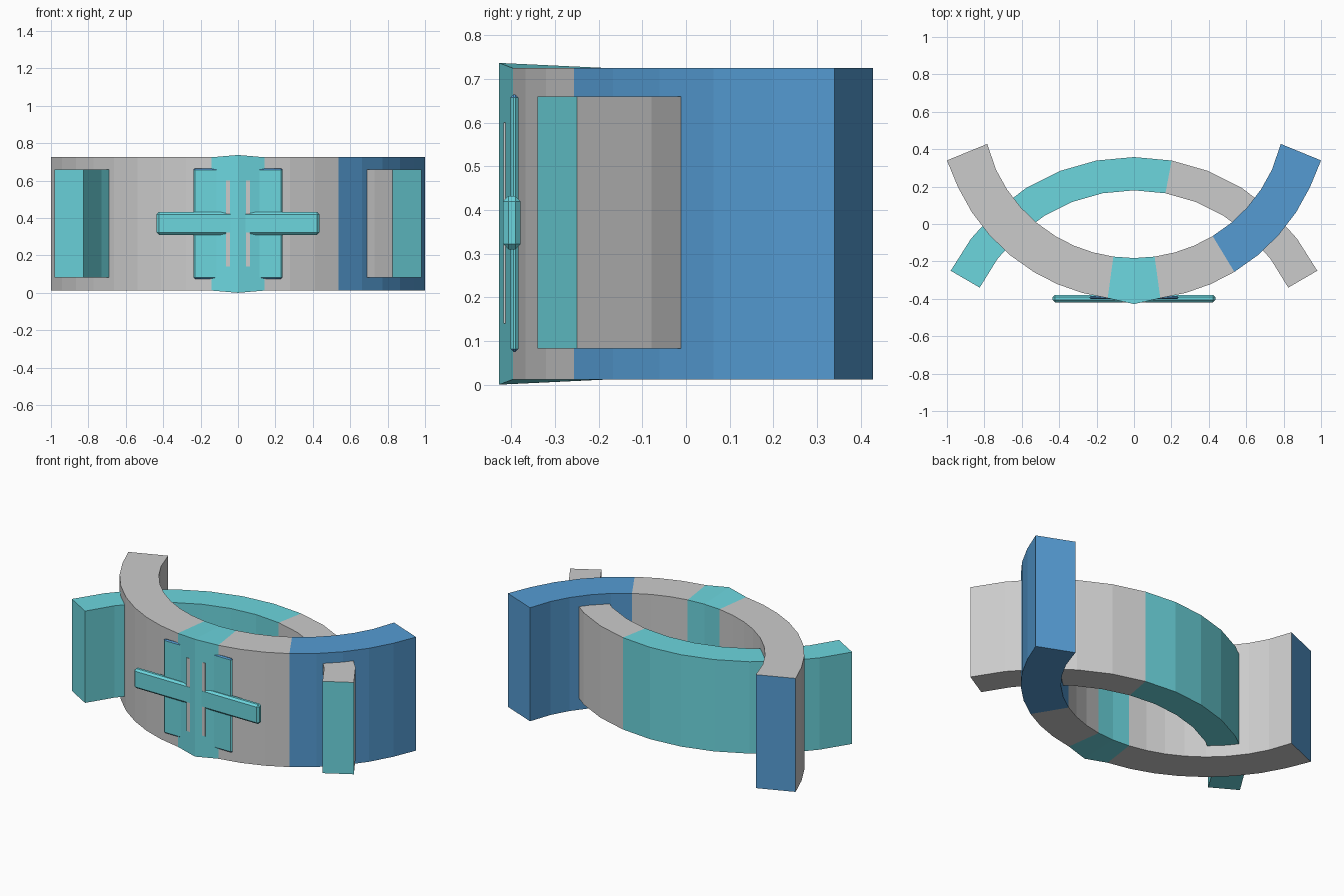
import bpy, bmesh
from math import sin, cos, radians

if "Cube" in bpy.data.objects:
    bpy.data.objects.remove(bpy.data.objects["Cube"])


def material(name, rgb):
    m = bpy.data.materials.new(name)
    m.diffuse_color = (*rgb, 1)
    m.use_nodes = True
    m.node_tree.nodes["Principled BSDF"].inputs["Base Color"].default_value = m.diffuse_color
    return m


GREY = material("grey", (0.8, 0.8, 0.82))
CYAN = material("cyan", (0.15, 0.67, 0.73))
BLUE = material("blue", (0.09, 0.33, 0.65))
MATS = [GREY, CYAN, BLUE]


def finish(name, bm):
    bmesh.ops.recalc_face_normals(bm, faces=bm.faces[:])
    me = bpy.data.meshes.new(name)
    bm.to_mesh(me)
    bm.free()
    for m in MATS:
        me.materials.append(m)
    ob = bpy.data.objects.new(name, me)
    bpy.context.collection.objects.link(ob)


def curved_wall(name, angles, side, cy, r_out, r_in, ends, z0, z1, colour, caps, bulge=None):
    """Low-poly arc wall; side -1 bows to the front, +1 to the back."""
    full = [-a for a in reversed(angles) if a] + list(angles)
    last = len(full) - 1
    bm = bmesh.new()
    rings = []
    for i, a in enumerate(full):
        t = radians(a)
        out = [r_out * sin(t), cy + side * r_out * cos(t)]
        inn = [r_in * sin(t), cy + side * r_in * cos(t)]
        if i in (0, last):  # square-cut ends
            s = 1 if i else -1
            out, inn = [[s * p[0], p[1]] for p in ends]
        dz = 0
        if bulge and a == 0:  # raised ridge in the middle
            out[1], dz = bulge
        rings.append([bm.verts.new(p) for p in (
            (*out, z0 - dz), (*out, z1 + dz), (*inn, z1), (*inn, z0))])
    for i in range(last):
        p, q = rings[i], rings[i + 1]
        mid = (full[i] + full[i + 1]) / 2
        for k in range(4):
            n = (k + 1) % 4
            f = bm.faces.new((p[k], q[k], q[n], p[n]))
            f.material_index = colour(mid)
    for ring, c in zip((rings[0], rings[-1]), caps):
        bm.faces.new(ring).material_index = c
    finish(name, bm)


# Front wall: grey, cyan centre, blue right side
front_angles = [0, 7.8, 15.6, 23.4, 31.2, 39.7, 48.2, 56.8, 65.3, 73.8]
curved_wall("front_curved_wall", front_angles, -1, 0.63, 1.036, 0.812,
            ((1.0, 0.34), (0.785, 0.428)), 0.012, 0.725,
            lambda a: 1 if abs(a) < 7.8 else 2 if a > 31.2 else 0,
            (2, 2), bulge=(-0.428, 0.012))

# Back wall: cyan left side, grey right side with a cyan end
back_angles = [i * 10.65 for i in range(7)]
curved_wall("back_curved_wall", back_angles, 1, -0.73, 1.088, 0.91,
            ((0.98, -0.25), (0.825, -0.34)), 0.083, 0.66,
            lambda a: 1 if a < 10.65 else 0, (1, 1))


def plate(name, x0, x1, y0, y1, z0, z1, bevel, mat, end_mat):
    bm = bmesh.new()
    bmesh.ops.create_cube(bm, size=1)
    for v in bm.verts:
        v.co = ((x0 + x1) / 2 + v.co.x * (x1 - x0),
                (y0 + y1) / 2 + v.co.y * (y1 - y0),
                (z0 + z1) / 2 + v.co.z * (z1 - z0))
    if bevel:
        bmesh.ops.bevel(bm, geom=bm.edges[:], offset=bevel, segments=1, affect='EDGES')
    bm.normal_update()
    for f in bm.faces:
        f.material_index = end_mat if abs(f.normal.z) > 0.5 else mat
    finish(name, bm)


# Plates set into the front wall, partly covered by the ridge
plate("front_horizontal_bar", -0.435, 0.435, -0.419, -0.379, 0.31, 0.432, 0.012, 1, 1)
for s, label in ((-1, "left"), (1, "right")):
    xs = sorted((s * 0.1, s * 0.237))
    plate(f"front_vertical_bar_{label}", *xs, -0.402, -0.384, 0.075, 0.665, 0.007, 1, 2)
    xs = sorted((s * 0.04, s * 0.064))
    plate(f"front_slit_{label}", *xs, -0.4185, -0.39, 0.14, 0.60, 0, 0, 0)
